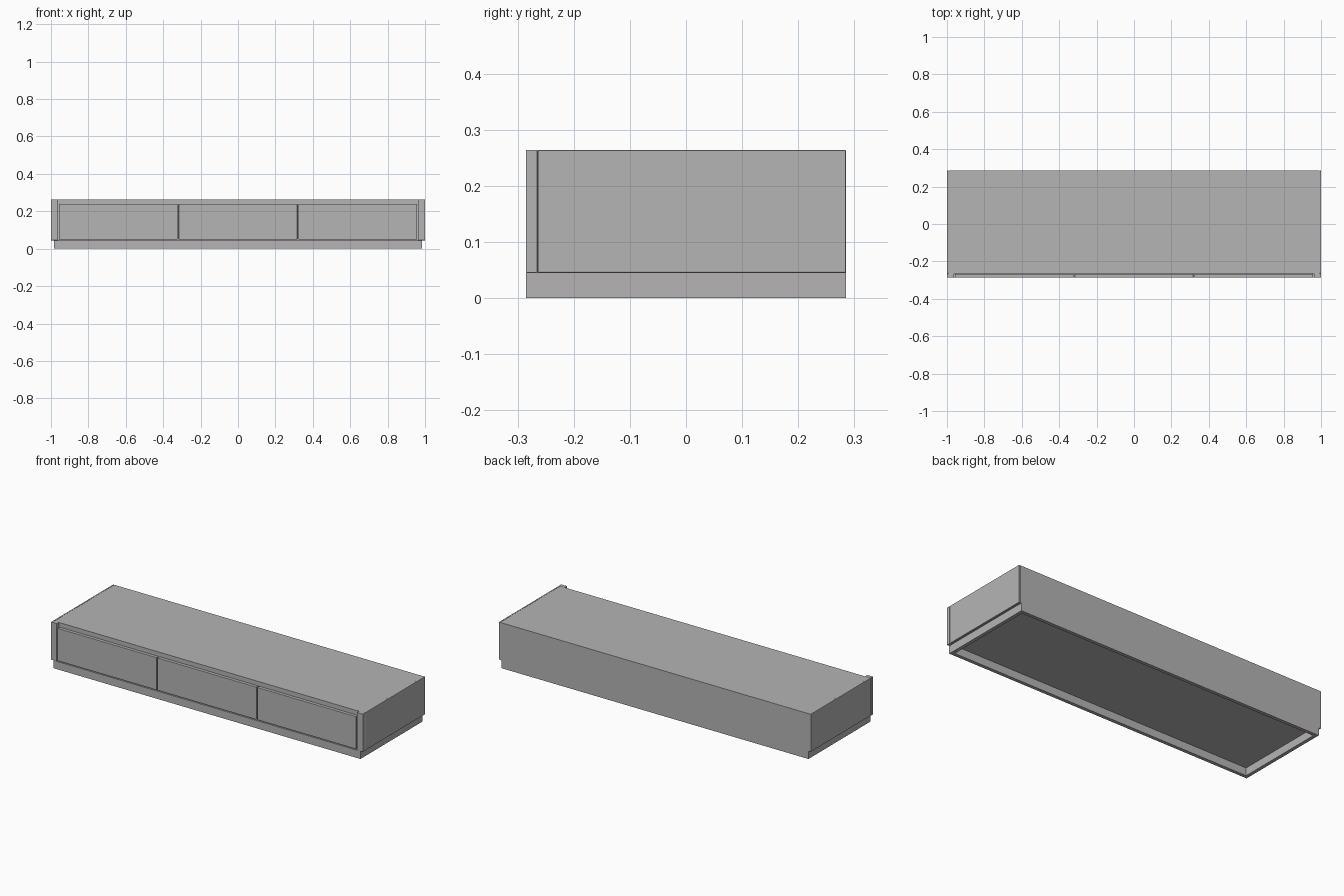
import bpy
import bmesh

if "Cube" in bpy.data.objects:
    bpy.data.objects.remove(bpy.data.objects["Cube"])


def material(name, rgb):
    m = bpy.data.materials.new(name)
    m.diffuse_color = (*rgb, 1)
    m.use_nodes = True
    m.node_tree.nodes["Principled BSDF"].inputs["Base Color"].default_value = m.diffuse_color
    return m


BODY = material("cabinet grey", (0.46, 0.46, 0.46))
BASE = material("plinth grey", (0.47, 0.455, 0.46))


def box(name, x, y, z, mat=BODY, bevel=0.0):
    """Box from (min, max) pairs on each axis."""
    bm = bmesh.new()
    bmesh.ops.create_cube(bm, size=1)
    for v in bm.verts:
        v.co = [lo + (c + 0.5) * (hi - lo) for c, (lo, hi) in zip(v.co, (x, y, z))]
    me = bpy.data.meshes.new(name)
    bm.to_mesh(me)
    bm.free()
    ob = bpy.data.objects.new(name, me)
    bpy.context.collection.objects.link(ob)
    me.materials.append(mat)
    if bevel:
        mod = ob.modifiers.new("edge", "BEVEL")
        mod.width = bevel
        mod.segments = 2
    return ob


FRONT, BACK = -0.285, 0.285
FACE = -0.265              # plane behind the drawer fronts
FLOOR, TOP = 0.045, 0.264  # carcass bottom and top
SIDE = 0.992               # inner face of the side panels

# Carcass panels
box("top_panel", (-SIDE, SIDE), (FACE, BACK), (0.24, TOP - 0.001))
box("bottom_panel", (-SIDE, SIDE), (FACE, BACK), (FLOOR, 0.06))
box("back_panel", (-SIDE, SIDE), (BACK - 0.015, BACK), (0.06, 0.24))
box("inner_front", (-SIDE, SIDE), (FACE, FACE + 0.01), (0.06, 0.24))

for s, label in ((-1, "left"), (1, "right")):
    # Side panels and the taller front stiles
    box(label + "_side", sorted((s * SIDE, s * 1.0)), (FACE + 0.001, BACK),
        (FLOOR, TOP), bevel=0.002)
    box(label + "_stile", sorted((s * 0.963, s * 1.0)), (FRONT, FACE),
        (FLOOR, TOP), bevel=0.001)
    # Plinth ends
    box(label + "_plinth", sorted((s * 0.965, s * 0.985)),
        (FRONT + 0.02, BACK - 0.02), (0, FLOOR), BASE)

# Three drawer fronts with narrow gaps between them
GAP = 0.003
for i in range(3):
    x0 = -0.96 + i * 0.64
    box(f"drawer_front_{i + 1}", (x0 + GAP, x0 + 0.64 - GAP), (FRONT, FACE - 0.001),
        (0.05, 0.238), bevel=0.001)

# Plinth front and back rails
box("front_plinth", (-0.985, 0.985), (FRONT, FRONT + 0.02), (0, FLOOR), BASE)
box("back_plinth", (-0.985, 0.985), (BACK - 0.02, BACK), (0, FLOOR), BASE)
